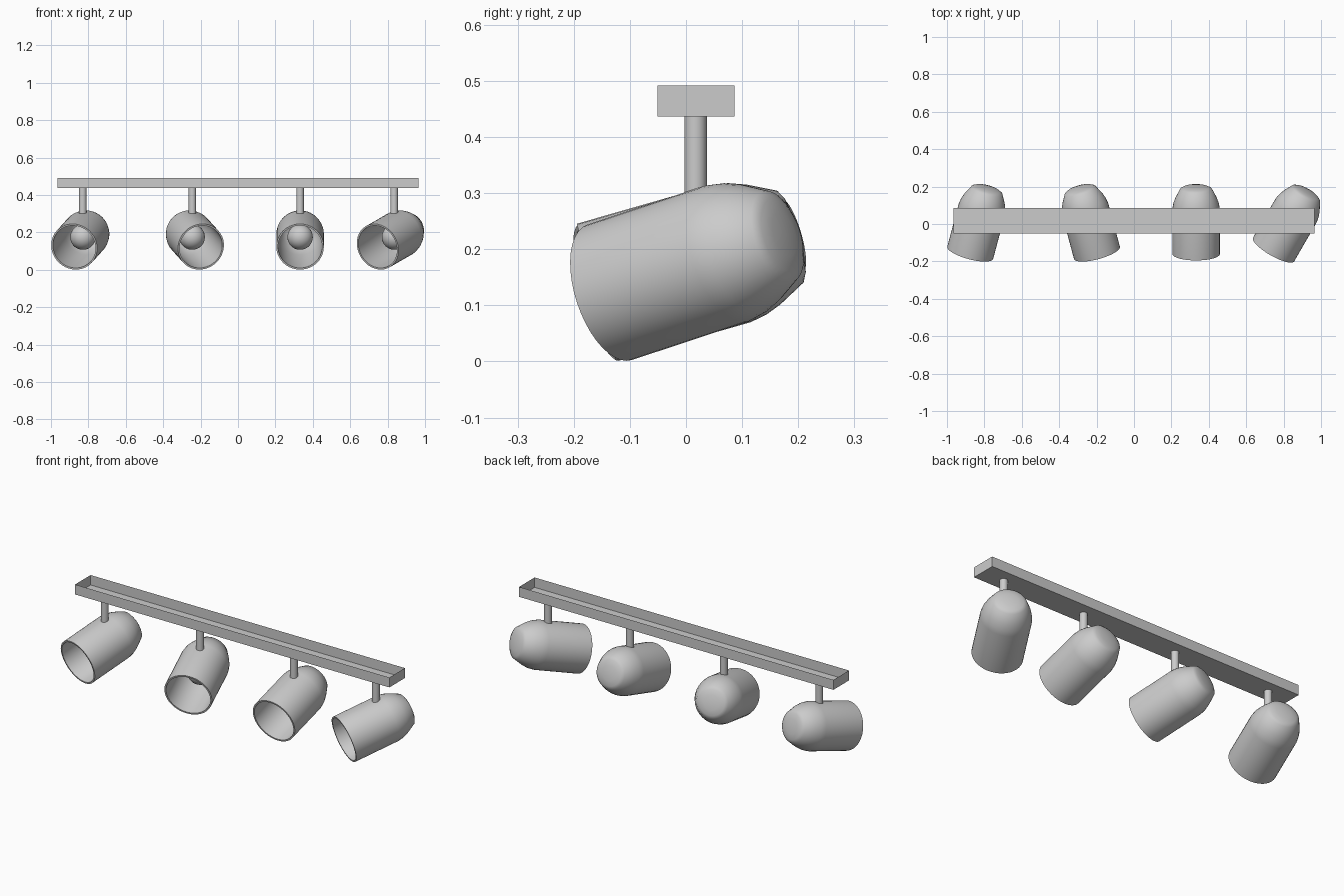
import bpy, bmesh
from math import radians, sin, cos, pi
from mathutils import Matrix

if "Cube" in bpy.data.objects:
    bpy.data.objects.remove(bpy.data.objects["Cube"])

PIVOT_Y, PIVOT_Z, PIVOT_T = 0.017, 0.174, 0.184
TILT = radians(16)


def finish(name, bm, smooth_angle=None):
    bmesh.ops.recalc_face_normals(bm, faces=bm.faces)
    mesh = bpy.data.meshes.new(name)
    bm.to_mesh(mesh)
    bm.free()
    obj = bpy.data.objects.new(name, mesh)
    bpy.context.collection.objects.link(obj)
    if smooth_angle:
        bpy.ops.object.select_all(action='DESELECT')
        obj.select_set(True)
        bpy.context.view_layer.objects.active = obj
        bpy.ops.object.shade_smooth_by_angle(angle=radians(smooth_angle))
    return obj


def revolve(name, profile, placement, segments=40):
    """Spin (distance behind mouth, radius) points around the lamp's own axis."""
    bm = bmesh.new()
    rings = []
    for t, r in profile:
        n = 1 if r == 0 else segments
        rings.append([bm.verts.new((r * cos(2 * pi * i / n), t - PIVOT_T,
                                    r * sin(2 * pi * i / n))) for i in range(n)])
    for a, b in zip(rings, rings[1:]):
        for i in range(segments):
            j = (i + 1) % segments
            quad = [a[i % len(a)], a[j % len(a)], b[j % len(b)], b[i % len(b)]]
            bm.faces.new(list(dict.fromkeys(quad)))
    bm.transform(placement)
    return finish(name, bm, 75)


# Ceiling track: tray left open on top
bm = bmesh.new()
bmesh.ops.create_cube(bm, size=1, matrix=Matrix.Translation((0, 0.0175, 0.4645))
                      @ Matrix.Diagonal((1.93, 0.137, 0.055, 1)))
top = max(bm.faces, key=lambda f: f.calc_center_median().z)
bmesh.ops.delete(bm, geom=[top], context='FACES_ONLY')
finish("ceiling_track", bm)

# Lamp shade: closed rear, outer wall, rim, inner wall
shade = [(0.377, 0), (0.374, 0.04), (0.369, 0.068), (0.360, 0.085),
         (0.31, 0.111), (0.28, 0.122), (0.25, 0.127), (0, 0.127),
         (0, 0.118), (0.25, 0.117), (0.31, 0.101), (0.352, 0.078), (0.364, 0)]

# Bulb: round globe with a neck running to the rear of the shade
R, C = 0.068, 0.188
bulb = [(C - R * cos(a), R * sin(a)) for a in [pi * k / 16 for k in range(14)]]
bulb[0] = (C - R, 0)
bulb += [(0.27, 0.03), (0.364, 0.03)]

for n, (x, yaw) in enumerate([(-0.83, -15), (-0.244, 15), (0.332, 0), (0.835, -30)], 1):
    placement = (Matrix.Translation((x, PIVOT_Y, PIVOT_Z))
                 @ Matrix.Rotation(radians(yaw), 4, 'Z') @ Matrix.Rotation(TILT, 4, 'X'))
    revolve(f"lamp_shade_{n}", shade, placement)
    revolve(f"bulb_{n}", bulb, placement)
    # Stem from track to shade
    bm = bmesh.new()
    bmesh.ops.create_cone(bm, cap_ends=True, segments=20, radius1=0.02, radius2=0.02,
                          depth=0.139, matrix=Matrix.Translation((x, PIVOT_Y, 0.3675)))
    finish(f"stem_{n}", bm, 40)
